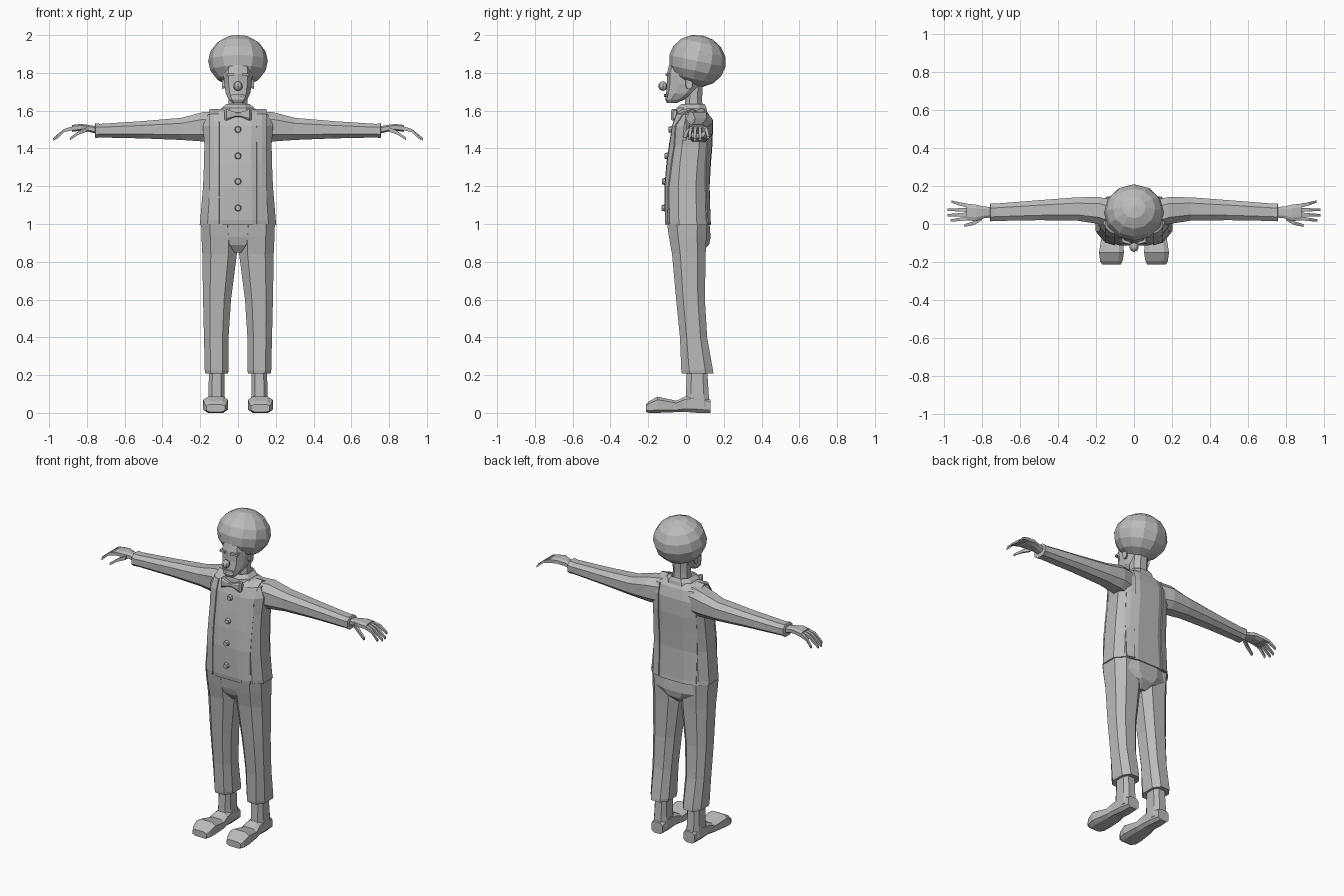
import bpy, bmesh, math
from mathutils import Vector, Matrix
from mathutils.bvhtree import BVHTree

if "Cube" in bpy.data.objects:
    bpy.data.objects.remove(bpy.data.objects["Cube"])

grey = bpy.data.materials.new("plain_grey")
grey.diffuse_color = (0.5, 0.5, 0.5, 1)
grey.use_nodes = True
grey.node_tree.nodes["Principled BSDF"].inputs["Base Color"].default_value = grey.diffuse_color


def finish(bm, name, mirror=False):
    bmesh.ops.recalc_face_normals(bm, faces=bm.faces)
    me = bpy.data.meshes.new(name)
    bm.to_mesh(me)
    bm.free()
    ob = bpy.data.objects.new(name, me)
    bpy.context.collection.objects.link(ob)
    me.materials.append(grey)
    if mirror:
        ob.modifiers.new("mirror", 'MIRROR')
    return ob


def loft(axis, stations, n=8, e=2.6):
    """Skin rounded-box rings; each station is (pos, a_min, a_max, b_min, b_max)."""
    bm = bmesh.new()
    unit = []
    for i in range(n):
        t = 2 * math.pi * (i + 0.5) / n
        c, s = math.cos(t), math.sin(t)
        unit.append((math.copysign(abs(c) ** (2 / e), c), math.copysign(abs(s) ** (2 / e), s)))
    big = max(u for u, v in unit)
    bigv = max(v for u, v in unit)
    rings = []
    for p, a0, a1, b0, b1 in stations:
        ring = []
        for u, v in unit:
            a = (a0 + a1) / 2 + (a1 - a0) / 2 * u / big
            b = (b0 + b1) / 2 + (b1 - b0) / 2 * v / bigv
            co = {'x': (p, a, b), 'y': (a, p, b), 'z': (a, b, p)}[axis]
            ring.append(bm.verts.new(co))
        rings.append(ring)
    for r, q in zip(rings, rings[1:]):
        for i in range(n):
            bm.faces.new((r[i], r[(i + 1) % n], q[(i + 1) % n], q[i]))
    bm.faces.new(rings[0])
    bm.faces.new(rings[-1])
    return bm


def finger(bm, pts, r):
    """Four-sided tapered tube through pts, bent downward."""
    rings = []
    for k, p in enumerate(pts):
        s = r * (1 - 0.2 * k)
        rings.append([bm.verts.new((p[0], p[1] + dy * s, p[2] + dz * s))
                      for dy, dz in ((1, 1), (-1, 1), (-1, -1), (1, -1))])
    for a, b in zip(rings, rings[1:]):
        for i in range(4):
            bm.faces.new((a[i], a[(i + 1) % 4], b[(i + 1) % 4], b[i]))
    bm.faces.new(rings[0])
    bm.faces.new(rings[-1])


def sphere(name, loc, scale, u, v, tilt=0):
    bm = bmesh.new()
    m = Matrix.Translation(loc) @ Matrix.Rotation(tilt, 4, 'X') @ Matrix.Diagonal((*scale, 1))
    bmesh.ops.create_uvsphere(bm, u_segments=u, v_segments=v, radius=1, matrix=m)
    return finish(bm, name)


def sym(z, w, y0, y1):
    return (z, -w, w, y0, y1)


# Vest and shirt body
bm = loft('z', [sym(0.995, .203, -.108, .132), sym(1.02, .2, -.112, .13),
                sym(1.2, .185, -.114, .125), sym(1.32, .18, -.104, .132),
                sym(1.42, .178, -.09, .14), sym(1.52, .186, -.074, .138),
                sym(1.58, .16, -.055, .122), sym(1.612, .085, -.03, .1)], n=12, e=2.8)
torso = BVHTree.FromBMesh(bm)
finish(bm, "vest")


def on_torso(x, z, side):
    hit = torso.ray_cast(Vector((x, side, z)), Vector((0, -side, 0)))[0]
    return hit + Vector((0, side * .003, 0))


# Straps running up the front, over the shoulders and down the back
bm = bmesh.new()
zs = [1.0, 1.02, 1.2, 1.32, 1.42, 1.52, 1.58]
rows = []
for side, heights in ((-1, zs), (1, zs[::-1])):
    for z in heights:
        rows.append([bm.verts.new(on_torso(x, z, side)) for x in (.1, .125, .15)])
    if side == -1:
        rows.append([bm.verts.new((x, .03, 1.606)) for x in (.1, .125, .15)])
for a, b in zip(rows, rows[1:]):
    for i in range(2):
        bm.faces.new((a[i], a[i + 1], b[i + 1], b[i]))
strap = finish(bm, "strap", True)
thick = strap.modifiers.new("thickness", 'SOLIDIFY')
thick.thickness = .008
thick.offset = 0

# Buttons
for i, z in enumerate((1.5, 1.36, 1.225, 1.085)):
    p = on_torso(0, z, -1)
    bm = bmesh.new()
    m = Matrix.Translation(p) @ Matrix.Rotation(math.pi / 2, 4, 'X')
    bmesh.ops.create_cone(bm, cap_ends=True, segments=8, radius1=.021, radius2=.014,
                          depth=.026, matrix=m)
    finish(bm, f"button_{i + 1}")

# Collar and neck
finish(loft('z', [sym(1.575, .1, -.055, .115), sym(1.615, .085, -.05, .108),
                  sym(1.635, .062, -.025, .098), sym(1.61, .052, -.01, .09)]), "collar")
finish(loft('z', [sym(1.58, .052, -.01, .09), sym(1.66, .05, -.005, .085),
                  sym(1.76, .05, .0, .09)], e=2.2), "neck")

# Bow tie
finish(loft('x', [(0, -.078, -.058, 1.567, 1.592), (.014, -.078, -.055, 1.567, 1.592),
                  (.062, -.08, -.045, 1.547, 1.608), (.072, -.068, -.05, 1.552, 1.602)],
            n=8, e=4), "bow_tie", True)

# Sleeves with a cuff lip
finish(loft('x', [(.1, -.03, .125, 1.43, 1.598), (.185, .0, .142, 1.437, 1.592),
                  (.3, .018, .14, 1.445, 1.562), (.5, .02, .125, 1.453, 1.545),
                  (.73, .016, .107, 1.458, 1.53), (.755, .014, .107, 1.455, 1.534),
                  (.758, .022, .1, 1.463, 1.526)]), "sleeve", True)

# Hands
bm = loft('x', [(.74, .035, .088, 1.475, 1.515), (.79, .03, .092, 1.488, 1.524),
                (.83, .015, .102, 1.494, 1.53), (.88, .02, .106, 1.488, 1.524)], e=3)
for y0, y1, x, z in ((.095, .118, .96, 1.458), (.074, .075, .98, 1.448),
                     (.051, .046, .98, 1.446), (.03, .018, .965, 1.45)):
    finger(bm, [(.87, y0, 1.508), (.92, (y0 + y1) / 2, 1.495), (x, y1, z)], .0105)
finger(bm, [(.8, .03, 1.5), (.84, .005, 1.485), (.89, -.008, 1.45)], .012)
finish(bm, "hand", True)

# Trousers: seat and legs
finish(loft('z', [sym(1.01, .192, -.1, .124), sym(.93, .178, -.09, .13),
                  sym(.89, .11, -.078, .122), sym(.848, .035, -.045, .08)], n=12), "trouser_seat")
finish(loft('z', [(1.0, .01, .195, -.1, .112), (.93, .004, .193, -.09, .108),
                  (.84, .006, .189, -.074, .104), (.6, .037, .185, -.052, .1),
                  (.4, .05, .18, -.032, .112), (.225, .05, .176, -.025, .143),
                  (.208, .053, .173, -.022, .145), (.212, .07, .155, .0, .12)]),
       "trouser_leg", True)

# Ankles and big-toed shoes
finish(loft('z', [(.03, .068, .157, -.005, .126), (.1, .072, .157, .0, .12),
                  (.23, .072, .153, .005, .112)], e=3), "ankle", True)
finish(loft('y', [(.13, .075, .15, .0, .07), (.06, .068, .157, .0, .1),
                  (-.01, .066, .16, .006, .085), (-.05, .06, .168, .004, .064),
                  (-.15, .053, .184, .0, .086), (-.195, .06, .178, .0, .062),
                  (-.213, .07, .168, .005, .045)], e=3.6), "shoe", True)

# Head
finish(loft('z', [sym(1.64, .03, -.1, -.05), sym(1.66, .05, -.11, -.005),
                  sym(1.69, .064, -.106, .05), sym(1.74, .073, -.1, .09),
                  sym(1.8, .077, -.1, .1), sym(1.845, .07, -.088, .1),
                  sym(1.88, .05, -.05, .08)], n=10, e=2.4), "head")
sphere("nose", (0, -.122, 1.73), (.025, .025, .025), 8, 6)
sphere("hair", (0, .06, 1.863), (.158, .152, .138), 12, 8, math.radians(-12))

# Ears, brows and lips
finish(loft('x', [(.065, -.005, .025, 1.72, 1.77), (.085, .0, .035, 1.715, 1.78)]), "ear", True)
finish(loft('x', [(.02, -.108, -.09, 1.785, 1.797), (.062, -.096, -.07, 1.783, 1.795)],
            n=4, e=2), "brow", True)
finish(loft('x', [(0, -.116, -.1, 1.672, 1.688), (.035, -.106, -.085, 1.677, 1.686)],
            n=4, e=2), "lips", True)
